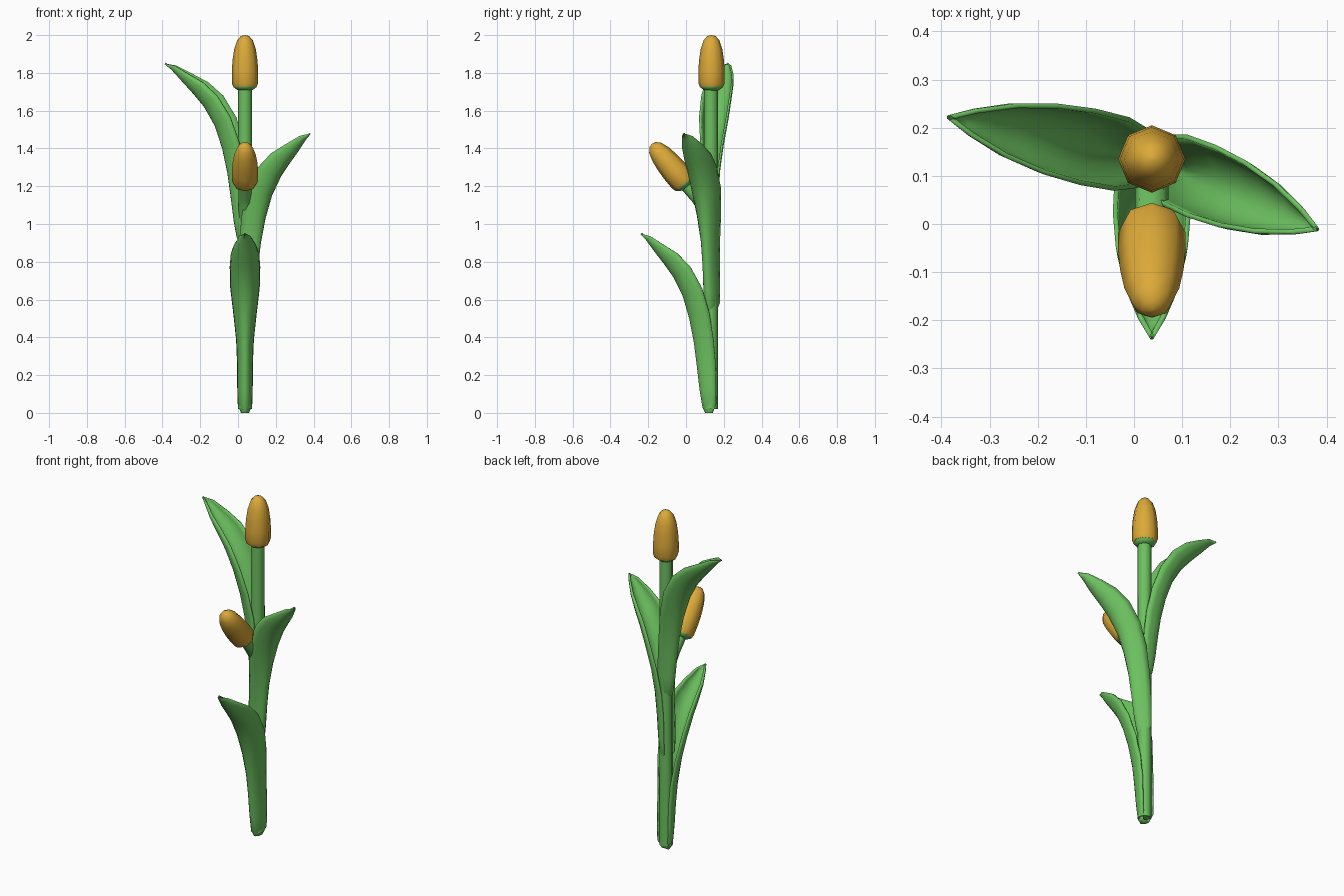
import bpy, bmesh, math
from mathutils import Vector

if "Cube" in bpy.data.objects:
    bpy.data.objects.remove(bpy.data.objects["Cube"])

CX, CY = 0.037, 0.132          # main stem position


def material(name, col):
    m = bpy.data.materials.new(name)
    m.diffuse_color = (*col, 1)
    m.use_nodes = True
    m.node_tree.nodes["Principled BSDF"].inputs["Base Color"].default_value = m.diffuse_color
    return m


GREEN = material("leaf green", (0.15, 0.53, 0.115))
YELLOW = material("bud yellow", (0.72, 0.40, 0.04))


def finish(name, bm, mat, angle=60):
    me = bpy.data.meshes.new(name)
    bm.to_mesh(me)
    bm.free()
    me.materials.append(mat)
    ob = bpy.data.objects.new(name, me)
    bpy.context.collection.objects.link(ob)
    bpy.ops.object.select_all(action='DESELECT')
    ob.select_set(True)
    bpy.context.view_layer.objects.active = ob
    bpy.ops.object.shade_smooth_by_angle(angle=math.radians(angle))
    return ob


def loft(bm, rings, closed):
    for a, b in zip(rings, rings[1:]):
        n = len(a)
        for i in range(n if closed else n - 1):
            j = (i + 1) % n
            bm.faces.new((a[i], a[j], b[j], b[i]))


def tube(name, path, mat, sides=8):
    """Round sections along a path of (y, z, radius) in the plane x = CX."""
    bm, rings = bmesh.new(), []
    pts = [Vector((CX, y, z)) for y, z, r in path]
    for k, p in enumerate(pts):
        t = (pts[min(k + 1, len(pts) - 1)] - pts[max(k - 1, 0)]).normalized()
        n = t.cross(Vector((1, 0, 0)))
        r = path[k][2]
        angs = [2 * math.pi * i / sides for i in range(sides)]
        rings.append([bm.verts.new(p + r * (math.cos(a) * Vector((1, 0, 0)) + math.sin(a) * n)) for a in angs])
    loft(bm, rings, True)
    bm.faces.new(rings[0])
    bm.faces.new(rings[-1])
    bmesh.ops.recalc_face_normals(bm, faces=bm.faces)
    return finish(name, bm, mat)


# bud profile: (radius, height along the axis)
BUD = [(0.063, 0), (0.070, 0.02), (0.070, 0.08), (0.066, 0.14), (0.057, 0.20),
       (0.042, 0.245), (0.022, 0.268), (0.003, 0.273)]


def bud(name, y, z, tilt):
    def along(prof):
        return [(y - h * math.sin(tilt), z + h * math.cos(tilt), r) for r, h in prof]
    tube(name, along(BUD), YELLOW)
    # green cup under the bud
    tube(name + "_base", along([(0.036, -0.02), (0.062, -0.002), (0.062, 0.004)]), GREEN)


# leaf sections: outward reach, height, half width, cup depth
LEAF = [(0.030, 0.000, 0.022, 0.04), (0.045, 0.030, 0.039, 0.075), (0.060, 0.12, 0.041, 0.088),
        (0.075, 0.25, 0.042, 0.10), (0.090, 0.37, 0.047, 0.105), (0.115, 0.50, 0.062, 0.11),
        (0.150, 0.62, 0.078, 0.11), (0.200, 0.72, 0.081, 0.105), (0.250, 0.79, 0.075, 0.09),
        (0.300, 0.855, 0.058, 0.06), (0.345, 0.917, 0.030, 0.03), (0.372, 0.946, 0.004, 0.004)]


def leaf(name, z0, direction, reach):
    """Cupped leaf clasping the stem, bending out along a direction."""
    bm, rings = bmesh.new(), []
    out = Vector((math.cos(direction), math.sin(direction), 0))
    side = Vector((-out.y, out.x, 0))
    up = Vector((0, 0, 1))
    scale = [1 + (reach - 1) * k / (len(LEAF) - 1) for k in range(len(LEAF))]
    spine = [Vector((CX, CY, z0)) + out * s[0] * f + up * s[1] for s, f in zip(LEAF, scale)]
    for k, p in enumerate(spine):
        t = (spine[min(k + 1, len(spine) - 1)] - spine[max(k - 1, 0)]).normalized()
        inward = t.cross(side)
        if inward.dot(out) > 0:
            inward = -inward
        if k == 0:
            inward = -out
        w, d = LEAF[k][2:]
        angs = [math.radians(a) for a in range(-90, 91, 18)]
        rings.append([bm.verts.new(p + side * w * math.sin(a) + inward * d * (1 - math.cos(a))) for a in angs])
    loft(bm, rings, False)
    bm.faces.new(rings[0])                   # closed foot
    bmesh.ops.recalc_face_normals(bm, faces=bm.faces)
    if sum(f.normal.dot(out) for f in bm.faces) < 0:
        bmesh.ops.reverse_faces(bm, faces=bm.faces)
    ob = finish(name, bm, GREEN)
    mod = ob.modifiers.new("thickness", 'SOLIDIFY')
    mod.thickness = 0.01
    mod.offset = -1


# stems
tube("main_stem", [(CY, z, 0.037) for z in (0.02, 0.6, 1.2, 1.735)], GREEN)
tube("side_stem", [(0.13, 0.97, 0.03), (0.105, 1.07, 0.034), (0.06, 1.14, 0.035), (0.0, 1.21, 0.036)], GREEN)

# buds
bud("top_bud", CY + 0.003, 1.727, 0)
bud("side_bud", -0.005, 1.215, math.radians(40))

# leaves
leaf("front_leaf", 0.0, math.radians(-90), 1.0)
leaf("right_leaf", 0.53, math.radians(-22.6), 1.01)
leaf("left_leaf", 0.90, math.radians(168), 1.17)
